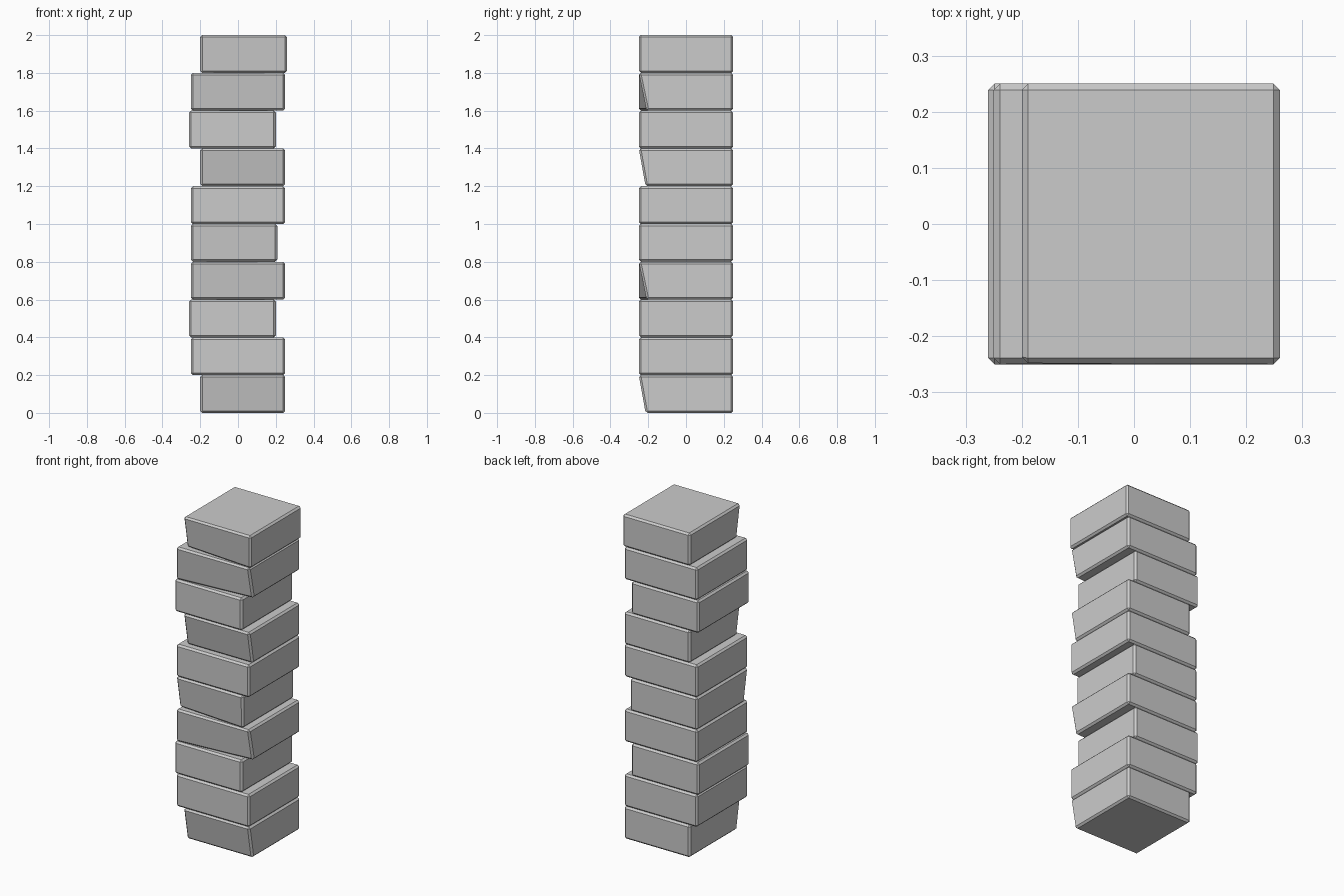
import bpy, bmesh

if "Cube" in bpy.data.objects:
    bpy.data.objects.remove(bpy.data.objects["Cube"])

HEIGHT = 0.2
HALF_Y = 0.25
BEVEL = 0.011

# Each block, bottom to top: left x, right x,
# inward cut of the lower front edge at its left and right ends
BLOCKS = [
    (-0.20, 0.25, 0.036, 0.036),
    (-0.25, 0.25, 0, 0),
    (-0.26, 0.20, 0, 0),
    (-0.25, 0.25, 0, 0.042),
    (-0.25, 0.208, 0.036, 0),
    (-0.25, 0.25, 0, 0),
    (-0.20, 0.25, 0.036, 0.036),
    (-0.26, 0.20, 0, 0),
    (-0.25, 0.25, 0, 0.042),
    (-0.20, 0.26, 0.036, 0),
]


def add_block(index, x0, x1, cut_left, cut_right):
    bm = bmesh.new()
    bmesh.ops.create_cube(bm, size=1)
    for v in bm.verts:
        left, front, low = v.co.x < 0, v.co.y < 0, v.co.z < 0
        v.co.x = x0 if left else x1
        v.co.y = -HALF_Y if front else HALF_Y
        v.co.z = (index if low else index + 1) * HEIGHT
        # chipped lower front corners
        if front and low:
            v.co.y += cut_left if left else cut_right
    # narrow chamfer on every edge
    bmesh.ops.bevel(bm, geom=bm.edges[:], offset=BEVEL, segments=1,
                    affect='EDGES', profile=0.5)
    bmesh.ops.recalc_face_normals(bm, faces=bm.faces[:])
    name = f"column_block_{index + 1}"
    mesh = bpy.data.meshes.new(name)
    bm.to_mesh(mesh)
    bm.free()
    bpy.context.collection.objects.link(bpy.data.objects.new(name, mesh))


# Stacked column
for i, block in enumerate(BLOCKS):
    add_block(i, *block)
